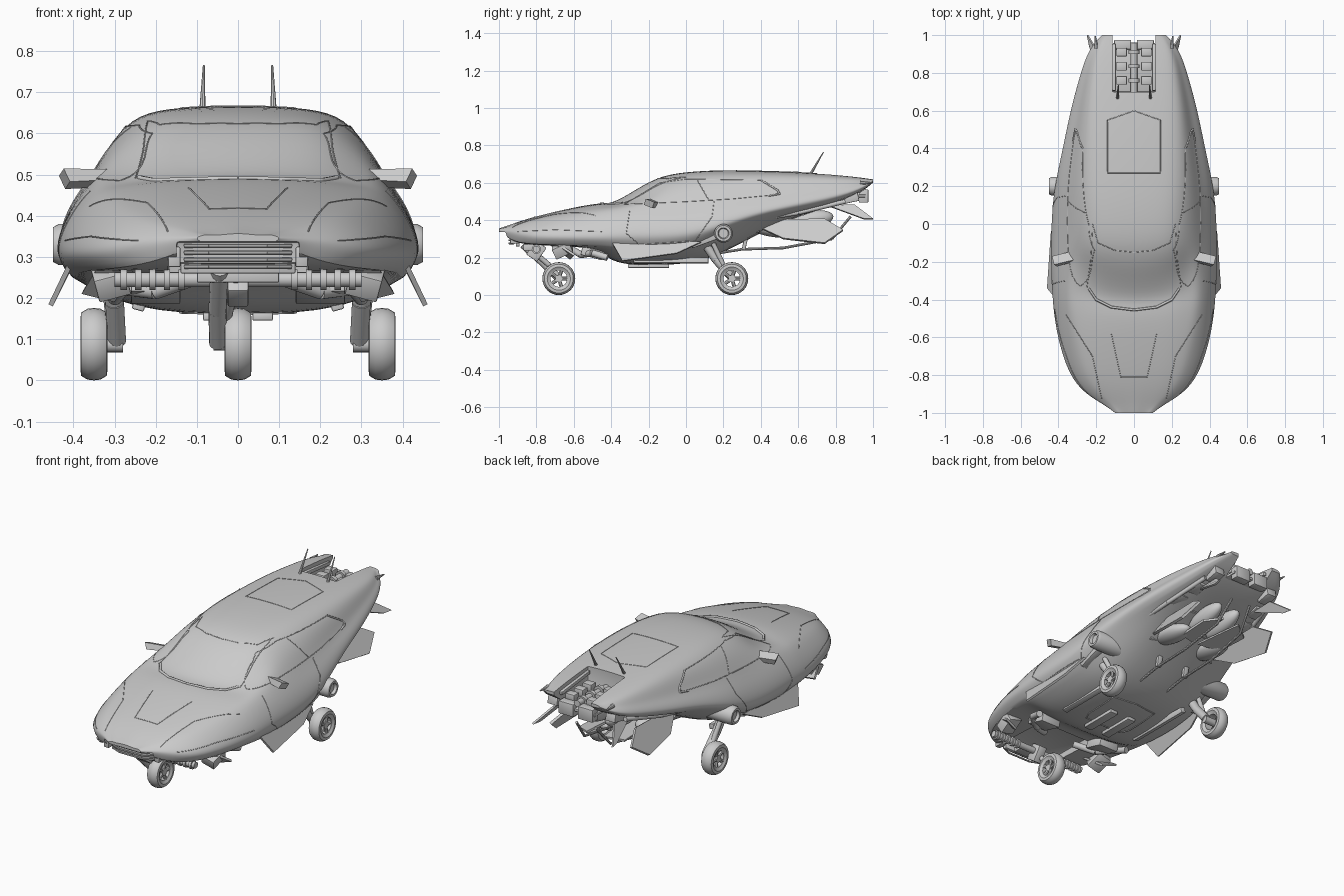
import bpy, bmesh, math
from mathutils import Vector, Matrix
from mathutils.bvhtree import BVHTree

cube = bpy.data.objects.get("Cube")
if cube:
    bpy.data.objects.remove(cube)

grey = bpy.data.materials.new("plain_grey")
grey.use_nodes = True
grey.diffuse_color = (0.6, 0.6, 0.6, 1)
for node in grey.node_tree.nodes:
    if node.type == "BSDF_PRINCIPLED":
        node.inputs["Base Color"].default_value = grey.diffuse_color


# Helpers: every part is made in world space and can be mirrored across x
def finish(name, bm, mirror=False, bevel=0.0, angle=35):
    bmesh.ops.remove_doubles(bm, verts=bm.verts, dist=1e-5)
    bmesh.ops.recalc_face_normals(bm, faces=bm.faces)
    if bevel:
        bmesh.ops.bevel(bm, geom=bm.edges[:], offset=bevel, segments=2, affect="EDGES", profile=0.5)
    if mirror:
        copy = bmesh.ops.duplicate(bm, geom=bm.verts[:] + bm.edges[:] + bm.faces[:])["geom"]
        for v in copy:
            if isinstance(v, bmesh.types.BMVert):
                v.co.x *= -1
        bmesh.ops.reverse_faces(bm, faces=[f for f in copy if isinstance(f, bmesh.types.BMFace)])
    mesh = bpy.data.meshes.new(name)
    bm.to_mesh(mesh)
    bm.free()
    ob = bpy.data.objects.new(name, mesh)
    bpy.context.collection.objects.link(ob)
    mesh.materials.append(grey)
    smooth(ob, angle)
    return ob


def smooth(ob, angle=35):
    bpy.ops.object.select_all(action="DESELECT")
    ob.select_set(True)
    bpy.context.view_layer.objects.active = ob
    bpy.ops.object.shade_smooth_by_angle(angle=math.radians(angle))


def box(name, loc, size, tilt=0, roll=0, mirror=False, bevel=0.004):
    bm = bmesh.new()
    m = Matrix.Translation(loc) @ Matrix.Rotation(math.radians(roll), 4, "Y")
    m = m @ Matrix.Rotation(math.radians(tilt), 4, "X") @ Matrix.Diagonal((*size, 1))
    bmesh.ops.create_cube(bm, size=1, matrix=m)
    return finish(name, bm, mirror, bevel)


def rod(name, pts, r, r_end=None, mirror=False, sides=16):
    bm = bmesh.new()
    for a, b in zip(pts, pts[1:]):
        a, b = Vector(a), Vector(b)
        m = Matrix.Translation((a + b) / 2) @ (b - a).to_track_quat("Z", "Y").to_matrix().to_4x4()
        bmesh.ops.create_cone(bm, cap_ends=True, segments=sides, radius1=r,
                              radius2=r if r_end is None else r_end, depth=(b - a).length, matrix=m)
    return finish(name, bm, mirror)


def plate(name, pts, thick, mirror=True):
    bm = bmesh.new()
    face = bm.faces.new([bm.verts.new(p) for p in pts])
    face.normal_update()
    offset = face.normal * thick
    new = bmesh.ops.extrude_face_region(bm, geom=[face])["geom"]
    bmesh.ops.translate(bm, vec=offset, verts=[v for v in new if isinstance(v, bmesh.types.BMVert)])
    return finish(name, bm, mirror)


def lathe(name, profile, centre, axis=(1, 0, 0), mirror=False, closed=True):
    bm = bmesh.new()
    c, axis = Vector(centre), Vector(axis)
    up = Vector((0, 0, 1))
    vs = [bm.verts.new(c + up * r + axis * a) for r, a in profile]
    es = [bm.edges.new(p) for p in zip(vs, vs[1:])]
    if closed:
        es.append(bm.edges.new((vs[-1], vs[0])))
    bmesh.ops.spin(bm, geom=vs + es, cent=c, axis=axis, angle=math.tau, steps=32)
    return finish(name, bm, mirror)


# Body shell: y, half width, top, roof edge, shoulder x, shoulder z, widest z, sill z, belly z
stations = [
    (-1.00, .10, .358, .06, .08, .354, .347, .337, .335),
    (-.95, .17, .374, .09, .13, .362, .342, .305, .30),
    (-.90, .26, .392, .13, .20, .372, .332, .28, .275),
    (-.80, .35, .424, .17, .27, .395, .32, .27, .265),
    (-.60, .41, .47, .20, .32, .43, .32, .265, .26),
    (-.46, .43, .495, .21, .34, .455, .32, .26, .24),
    (-.40, .435, .488, .22, .345, .465, .325, .255, .175),
    (-.28, .442, .56, .22, .355, .475, .33, .25, .155),
    (-.14, .445, .643, .22, .36, .48, .33, .25, .155),
    (.05, .44, .664, .235, .36, .49, .34, .27, .165),
    (.20, .425, .669, .245, .35, .505, .39, .34, .22),
    (.40, .38, .667, .245, .325, .525, .45, .415, .33),
    (.60, .34, .66, .235, .295, .55, .49, .455, .42),
    (.80, .285, .647, .21, .255, .575, .53, .50, .48),
    (.93, .24, .634, .18, .215, .595, .565, .55, .54),
    (1.00, .17, .624, .13, .15, .618, .61, .602, .60),
]
bm = bmesh.new()
rings = []
for y, w, top, rx, sx, sz, bz, lz, belly in stations:
    cabin = max(0, min(1, (top - sz) / .15))
    edge = top - .1 * (top - sz) - .005
    half = [(0, top), (rx * .6, top - .004), (rx, edge),
            (rx + (sx - rx) * .62, edge + (sz - edge) * .45), (sx, sz),
            (sx + (w - sx) * .65, sz + (bz - sz) * .5), (w, bz), (w * .98, (bz + lz) / 2),
            (w * .91, lz), (w * .6, lz + (belly - lz) * .85), (0, belly)]
    whole = half + [(-x, z) for x, z in half[-2:0:-1]]
    ring = []
    for x, z in whole:
        swept = 0.9 * x * x * math.exp(-((y + .3) / .17) ** 2) if z > sz + .005 else 0
        ring.append(bm.verts.new((x, y + swept, z)))
    rings.append(ring)
count = len(rings[0])
for a, b in zip(rings, rings[1:]):
    for i in range(count):
        j = (i + 1) % count
        bm.faces.new((a[i], a[j], b[j], b[i]))
bm.faces.new(rings[0])
bm.faces.new(rings[-1])
crease = bm.edges.layers.float.new("crease_edge")
for k, ring in enumerate(rings):
    for i in range(count):
        if k in (0, len(rings) - 1):
            bm.edges.get((ring[i], ring[(i + 1) % count]))[crease] = 1
        if k + 1 < len(rings) and i in (8, count - 8):
            bm.edges.get((ring[i], rings[k + 1][i]))[crease] = 0.8
body = finish("body_shell", bm, angle=180)
body.modifiers.new("Smooth", "SUBSURF").levels = 2

# Openings: tail bay, nose mouth and front wheel bay
for label, loc, size in [("tail_bay", (0, .9, .66), (.23, .4, .26)),
                         ("mouth", (0, -.98, .30), (.30, .13, .075)),
                         ("front_bay", (0, -.72, .25), (.34, .34, .1))]:
    cutter = box(label + "_cutter", loc, size, bevel=0.008)
    cutter.hide_render = True
    cutter.hide_set(True)
    cut = body.modifiers.new(label, "BOOLEAN")
    cut.operation, cut.solver, cut.object = "DIFFERENCE", "EXACT", cutter
bpy.ops.object.select_all(action="DESELECT")
body.select_set(True)
bpy.context.view_layer.objects.active = body
bpy.ops.object.convert(target="MESH")
smooth(body, 30)
skin = BVHTree.FromObject(body, bpy.context.evaluated_depsgraph_get())


# Panel seams laid on the shell, cast from above, below or the side
def seam(name, pts, view="top", r=.002, closed=False):
    if closed:
        pts = pts + pts[:1]
    for side in (1, -1):
        path = []
        for (a, b), (c, d) in zip(pts, pts[1:]):
            for i in range(13):
                u, v = a + (c - a) * i / 12, b + (d - b) * i / 12
                start, way = {"top": ((side * u, v, 2), (0, 0, -1)),
                              "below": ((side * u, v, -1), (0, 0, 1)),
                              "side": ((side * 2, u, v), (-side, 0, 0))}[view]
                hit = skin.ray_cast(Vector(start), Vector(way))[0]
                if hit:
                    path.append(hit)
        if len(path) < 2:
            continue
        curve = bpy.data.curves.new(name, "CURVE")
        curve.dimensions, curve.bevel_depth, curve.bevel_resolution = "3D", r, 1
        line = curve.splines.new("POLY")
        line.points.add(len(path) - 1)
        for p, co in zip(line.points, path):
            p.co = (*co, 1)
        curve.materials.append(grey)
        bpy.context.collection.objects.link(bpy.data.objects.new(name, curve))


seam("cowl_lip", [(0, -.455), (.12, -.44), (.2, -.40), (.24, -.34)], r=.007)
seam("roof_front_seam", [(0, -.15), (.1, -.14), (.19, -.1), (.22, 0)])
seam("windscreen_pillar", [(.25, -.34), (.23, -.2), (.22, -.02)])
seam("hood_panel", [(0, -.81), (.07, -.81), (.12, -.58)])
seam("fender_seam", [(.17, -.93), (.22, -.7), (.36, -.48)])
seam("roof_hatch", [(0, .27), (.14, .27), (.14, .55), (0, .6)])
seam("window_seam", [(-.33, .485), (0, .5), (.25, .515), (.46, .535), (.5, .55), (.4, .615),
                     (0, .62), (-.14, .60)], "side", closed=True)
seam("window_divider", [(.12, .51), (.06, .615)], "side")
seam("rear_intake", [(.4, .615), (.49, .56), (.5, .54), (.44, .53)], "side", .005)
seam("door_seam", [(-.3, .46), (-.32, .33), (-.25, .27), (.05, .29), (.14, .42), (.15, .5)], "side")
seam("lamp_seam", [(-.9, .34), (-.7, .35), (-.45, .34)], "side")
seam("belly_hatch", [(0, -.25), (.12, -.25), (.14, -.2), (.14, 0), (0, .02)], "below", .004)


# Wheels
def wheel(name, x, y, mirror):
    c = (x, y, .088)
    lathe(name + "_tyre", [(.05, -.026), (.062, -.033), (.077, -.031), (.086, -.016), (.088, 0),
                           (.086, .016), (.077, .031), (.062, .033), (.05, .026)], c, mirror=mirror)
    lathe(name + "_rim", [(.044, -.024), (.053, -.027), (.053, .027), (.044, .024)], c, mirror=mirror)
    rod(name + "_hub", [(x - .028, y, .088), (x + .024, y, .088)], .019, mirror=mirror)
    for k in range(5):
        t = math.tau * k / 5
        rod(name + "_spoke", [(x + .012, y, .088), (x + .016, y + .048 * math.cos(t), .088 + .048 * math.sin(t))],
            .010, mirror=mirror, sides=8)


wheel("front_wheel", 0, -.68, False)
wheel("rear_wheel", .35, .245, True)

# Landing legs
rod("front_leg", [(-.045, -.87, .27), (-.05, -.76, .17), (-.048, -.68, .09)], .022)
rod("front_axle", [(-.06, -.68, .088), (.0, -.68, .088)], .016)
rod("front_damper", [(0, -.86, .27), (-.03, -.72, .15)], .014)
box("front_leg_block", (0, -.80, .235), (.05, .07, .09), tilt=-35)
rod("rear_leg", [(.31, .07, .32), (.30, .16, .19), (.295, .245, .095)], .023, mirror=True)
rod("rear_axle", [(.28, .245, .088), (.35, .245, .088)], .02, mirror=True)
rod("rear_damper", [(.33, .12, .33), (.31, .2, .16)], .013, mirror=True)
lathe("pivot_drum", [(0, -.14), (.05, -.14), (.05, .03), (.042, .045), (.03, .045), (.025, .03), (0, .03)],
      (.405, .2, .33), mirror=True, closed=False)
box("drum_arm", (.37, .11, .31), (.05, .18, .06), tilt=20, mirror=True)

# Nose grille and bumpers
for k in range(4):
    z = .276 + .017 * k
    rod("grille_bar", [(-.13, -.92, z), (-.07, -.945, z), (.07, -.945, z), (.13, -.92, z)], .005, sides=8)
box("grille_back", (0, -.90, .30), (.28, .02, .08))
box("grille_cheek", (.155, -.915, .30), (.03, .05, .05), mirror=True)
rod("front_crossbar", [(-.30, -.80, .245), (.30, -.80, .245)], .018)
for k in range(5):
    rod("crossbar_collar", [(.13 + .035 * k, -.8, .245), (.145 + .035 * k, -.8, .245)], .025, mirror=True)
box("chin_block", (0, -.84, .255), (.20, .06, .035))
plate("chin_flap", [(.25, -.74, .275), (.34, -.7, .275), (.38, -.6, .21), (.30, -.62, .19)], .012)
box("front_thruster", (.31, -.66, .245), (.08, .1, .06), tilt=25, roll=15, mirror=True)
rod("front_hose", [(.1, -.62, .25), (.2, -.56, .215), (.28, -.5, .225), (.3, -.42, .2)], .018, mirror=True)
box("front_vent", (.2, -.5, .225), (.12, .12, .05), tilt=-15, mirror=True)

# Sill wings and belly gear
plate("sill_wing", [(.40, -.40, .285), (.45, -.34, .18), (.43, -.05, .22), (.40, .08, .28)], .012)
box("belly_skid", (.06, -.2, .155), (.05, .22, .02), mirror=True)
box("belly_rib", (.24, -.08, .185), (.03, .4, .03), roll=-15, mirror=True)
rod("keel_pipe", [(.09, .02, .2), (.09, .3, .245), (.09, .52, .252), (.08, .78, .30), (.06, .88, .42)],
    .007, mirror=True, sides=8)
box("keel_strut", (.09, .32, .30), (.03, .02, .12), tilt=-12, mirror=True)


# Rear pods, thrusters and fins
def pod(name, loc, size, tilt=0, mirror=True):
    bm = bmesh.new()
    m = Matrix.Translation(loc) @ Matrix.Rotation(math.radians(tilt), 4, "X") @ Matrix.Diagonal((*size, 1))
    bmesh.ops.create_uvsphere(bm, u_segments=24, v_segments=12, radius=1, matrix=m)
    return finish(name, bm, mirror, angle=60)


pod("rear_pod", (.13, .47, .355), (.06, .14, .045), -8)
pod("tail_pod", (.06, .66, .40), (.045, .13, .05), 10)
plate("rear_fin", [(.20, .38, .37), (.21, .52, .405), (.21, .74, .41), (.255, .84, .35), (.295, .74, .28),
                   (.27, .52, .305)], .014)
plate("tail_fin", [(.19, .76, .48), (.19, .90, .485), (.25, 1.0, .41), (.24, .95, .41)], .01)
plate("centre_fin", [(.02, .50, .335), (.13, .55, .31), (.14, .74, .31), (.05, .80, .33)], .012)
for k in range(4):
    box("side_thruster", (.245 - .022 * k, .52 + .12 * k, .445 + .025 * k), (.06, .085, .05), tilt=12, mirror=True)
    box("underside_rib", (0, .38 + .12 * k, .36 + .045 * k), (.42 - .05 * k, .025, .05))
rod("side_rail", [(.30, .36, .40), (.27, .6, .44), (.22, .85, .50)], .012, mirror=True)

# Tail bay engine
rod("engine_spine", [(0, .70, .56), (0, .96, .57)], .018)
for k in range(3):
    y = .76 + .075 * k
    box("engine_block", (.065, y, .575), (.055, .045, .04), mirror=True)
    rod("engine_collar", [(0, y - .01, .565), (0, y + .01, .565)], .03)
box("engine_tray", (0, .83, .53), (.22, .26, .015))
box("bay_rail", (.105, .83, .61), (.018, .25, .02), tilt=-6, mirror=True)
box("tail_box", (.06, .95, .53), (.09, .05, .07), mirror=True)

# Mirrors, antennas and tail spikes
plate("mirror_blade", [(.315, -.15, .47), (.42, -.18, .465), (.435, -.17, .497), (.31, -.14, .495)], .05)
box("mirror_stalk", (.335, -.155, .455), (.022, .035, .06), roll=-25, mirror=True)
rod("antenna", [(.087, .665, .645), (.083, .735, .765)], .008, .0025, mirror=True, sides=8)
rod("tail_spike", [(.2, .93, .60), (.205, .995, .60)], .012, .003, mirror=True, sides=8)
